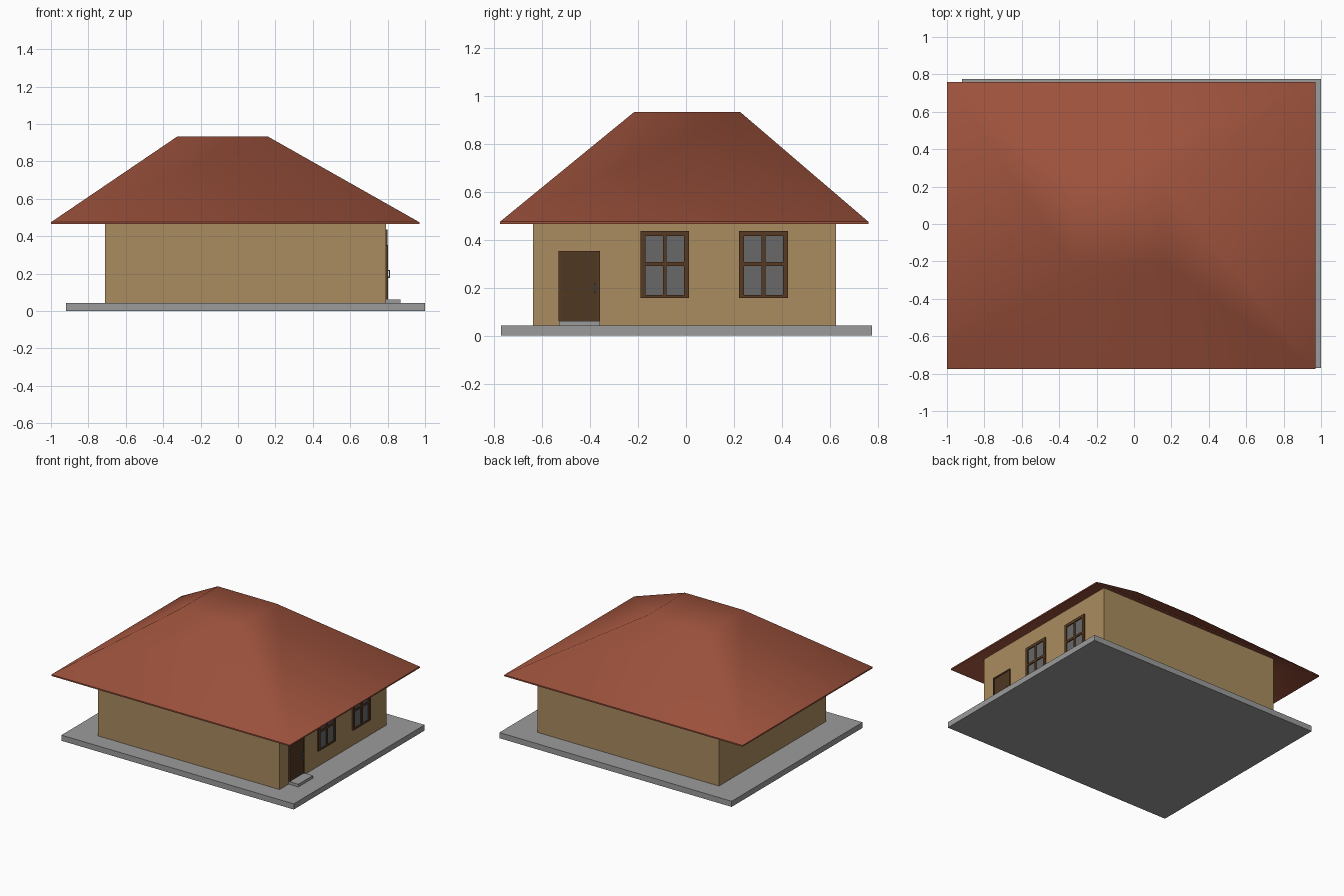
import bpy
import bmesh

cube = bpy.data.objects.get("Cube")
if cube:
    bpy.data.objects.remove(cube, do_unlink=True)


def material(name, r, g, b):
    m = bpy.data.materials.new(name)
    m.use_nodes = True
    m.diffuse_color = (r, g, b, 1)
    m.node_tree.nodes["Principled BSDF"].inputs["Base Color"].default_value = (r, g, b, 1)
    return m


ROOF = material("terracotta", 0.34, 0.085, 0.046)
WALL = material("tan plaster", 0.40, 0.265, 0.115)
STONE = material("grey concrete", 0.33, 0.33, 0.33)
WOOD = material("brown wood", 0.093, 0.042, 0.016)
DOOR = material("dark brown door", 0.08, 0.038, 0.016)
GLASS = material("grey glass", 0.14, 0.14, 0.14)
METAL = material("dark metal", 0.10, 0.10, 0.10)


def finish(name, bm, mat):
    mesh = bpy.data.meshes.new(name)
    bm.to_mesh(mesh)
    bm.free()
    mesh.materials.append(mat)
    obj = bpy.data.objects.new(name, mesh)
    bpy.context.collection.objects.link(obj)
    return obj


def add_box(bm, xs, ys, zs):
    """Add a box spanning the given (low, high) ranges."""
    verts = bmesh.ops.create_cube(bm, size=1)["verts"]
    for v in verts:
        for i, (lo, hi) in enumerate((xs, ys, zs)):
            v.co[i] = hi if v.co[i] > 0 else lo


def box(name, mat, *spans):
    bm = bmesh.new()
    for span in spans:
        add_box(bm, *span)
    return finish(name, bm, mat)


# Ground slab, walls and doorstep
FACE = 0.79
box("base_slab", STONE, ((-0.92, 1.0), (-0.77, 0.775), (0, 0.042)))
box("walls", WALL, ((-0.71, FACE), (-0.638, 0.625), (0.042, 0.555)))
box("doorstep", STONE, ((FACE, 0.87), (-0.53, -0.358), (0.042, 0.062)))


# Hipped roof: a thin hollow shell with a flat top and smooth slopes
def ring(bm, x0, x1, y0, y1, z):
    return [bm.verts.new((x, y, z)) for x, y in ((x0, y0), (x1, y0), (x1, y1), (x0, y1))]


def bridge(bm, low, high, smooth):
    for i in range(4):
        j = (i + 1) % 4
        bm.faces.new((low[i], low[j], high[j], high[i])).smooth = smooth


bm = bmesh.new()
eave = (-1.0, 0.97, -0.775, 0.76)
crown = (-0.325, 0.16, -0.215, 0.225)
thick = 0.01
outer_low, outer_top = ring(bm, *eave, 0.475), ring(bm, *crown, 0.933)
inner_low, inner_top = ring(bm, *eave, 0.475 - thick), ring(bm, *crown, 0.933 - thick)
bridge(bm, outer_low, outer_top, True)
bridge(bm, inner_low, inner_top, True)
bridge(bm, inner_low, outer_low, False)
for top in (outer_top, inner_top):
    bm.faces.new(top).smooth = True
bmesh.ops.recalc_face_normals(bm, faces=bm.faces)
finish("roof", bm, ROOF)


# Four-pane windows on the left wall
def window(name, y0, y1, z0, z1):
    mid_y, mid_z = (y0 + y1) / 2, (z0 + z1) / 2 + 0.002
    depth, rim, bar = (FACE, FACE + 0.01), 0.021, 0.008
    inside = (z0 + rim - 0.01, z1 - rim)
    box(name + "_frame", WOOD,
        (depth, (y0, y0 + rim), (z0, z1)),
        (depth, (y1 - rim, y1), (z0, z1)),
        (depth, (y0 + rim, y1 - rim), (z0, inside[0])),
        (depth, (y0 + rim, y1 - rim), (inside[1], z1)),
        (depth, (mid_y - bar, mid_y + bar), inside),
        (depth, (y0 + rim, mid_y - bar), (mid_z - bar, mid_z + bar)),
        (depth, (mid_y + bar, y1 - rim), (mid_z - bar, mid_z + bar)))
    box(name + "_glass", GLASS,
        ((FACE, FACE + 0.003), (y0 + rim, y1 - rim), inside))


window("front_window", -0.19, 0.013, 0.158, 0.437)
window("back_window", 0.22, 0.425, 0.158, 0.437)

# Door with frame and handle
y0, y1, z0, z1, rim = -0.532, -0.358, 0.062, 0.354, 0.01
depth = (FACE, FACE + 0.012)
box("door_frame", WOOD,
    (depth, (y0, y0 + rim), (z0, z1)),
    (depth, (y1 - rim, y1), (z0, z1)),
    (depth, (y0 + rim, y1 - rim), (z1 - rim, z1)))
box("door_panel", DOOR, ((FACE, FACE + 0.007), (y0 + rim, y1 - rim), (z0, z1 - rim)))
grip = (-0.383, -0.376)
box("door_handle", METAL,
    ((FACE, FACE + 0.022), grip, (0.178, 0.185)),
    ((FACE, FACE + 0.022), grip, (0.213, 0.220)),
    ((FACE + 0.017, FACE + 0.024), grip, (0.183, 0.215)))
